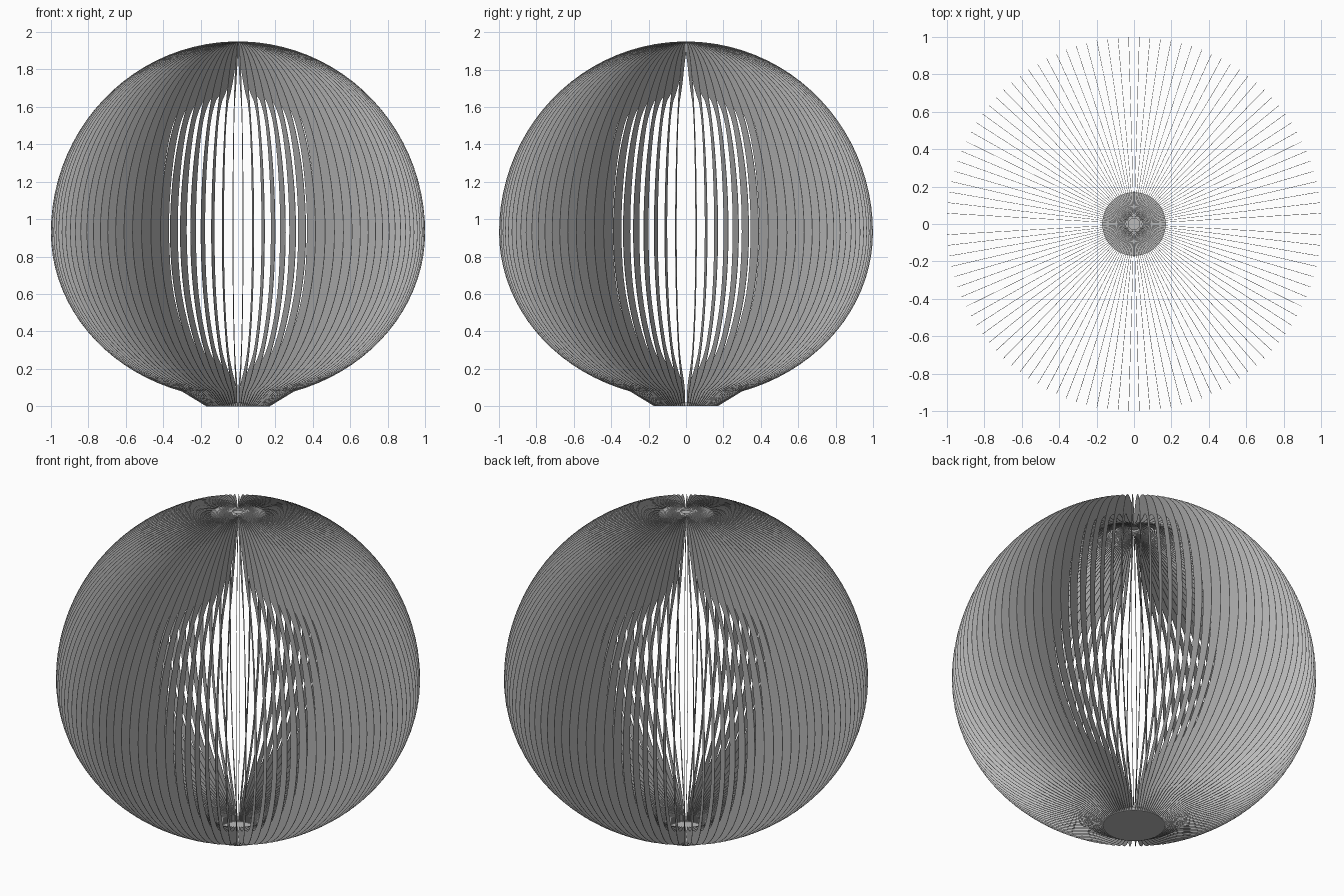
import bpy, bmesh, math
from mathutils import Matrix, Vector

cube = bpy.data.objects.get("Cube")
if cube:
    bpy.data.objects.remove(cube, do_unlink=True)

FIN_COUNT = 110
THICKNESS = 0.002
MID_Z = 0.93

grey = bpy.data.materials.new("mid_grey")
grey.use_nodes = True
colour = (0.5, 0.5, 0.5, 1)
grey.diffuse_color = colour
grey.node_tree.nodes["Principled BSDF"].inputs["Base Color"].default_value = colour


def add_object(name, bm):
    mesh = bpy.data.meshes.new(name)
    bm.to_mesh(mesh)
    bm.free()
    mesh.materials.append(grey)
    obj = bpy.data.objects.new(name, mesh)
    bpy.context.collection.objects.link(obj)
    return obj


def outer_edge(steps=40):
    """Foot, then a round edge that is flatter below the middle than above."""
    points = [(0.17, 0.0)]
    start = -math.acos(0.3)
    end = math.pi / 2 - 0.03
    for i in range(steps + 1):
        a = start + (end - start) * i / steps
        height = 1.02 if a > 0 else 0.892
        points.append((math.cos(a), MID_Z + height * math.sin(a)))
    return points


def smooth_path(points, steps=4):
    """Catmull-Rom curve through the points."""
    pts = [Vector(p) for p in points]
    pts = [pts[0]] + pts + [pts[-1]]
    path = []
    for a, b, c, d in zip(pts, pts[1:], pts[2:], pts[3:]):
        for i in range(steps):
            t = i / steps
            path.append(0.5 * (2 * b + (c - a) * t + (2 * a - 5 * b + 4 * c - d) * t * t
                               + (3 * b - a - 3 * c + d) * t ** 3))
    path.append(pts[-1])
    return path


# Crescent-shaped fins around the axis
inner_edge = smooth_path([
    (0.03, 1.88), (0.15, 1.83), (0.34, 1.73), (0.51, 1.66), (0.62, 1.62),
    (0.75, 1.5), (0.85, 1.25), (0.89, 0.93), (0.83, 0.6), (0.64, 0.33),
    (0.4, 0.2), (0.2, 0.13), (0.1, 0.06)])
profile = outer_edge() + [tuple(p) for p in inner_edge] + [(0.1, 0.0)]

bm = bmesh.new()
for i in range(FIN_COUNT):
    turn = Matrix.Rotation(math.tau * i / FIN_COUNT, 3, 'Z')
    bm.faces.new([bm.verts.new(turn @ Vector((r, 0, z))) for r, z in profile])
fins = add_object("fins", bm)
shell = fins.modifiers.new("thickness", 'SOLIDIFY')
shell.thickness = THICKNESS
shell.offset = 0


# Discs that hold the fins at the top and bottom
def add_disc(name, radius, z_low, z_high):
    bm = bmesh.new()
    bmesh.ops.create_cone(bm, cap_ends=True, segments=48, radius1=radius, radius2=radius,
                          depth=z_high - z_low,
                          matrix=Matrix.Translation((0, 0, (z_low + z_high) / 2)))
    add_object(name, bm)


add_disc("top_hub", 0.05, 1.89, 1.94)
add_disc("bottom_disc", 0.17, 0.0, 0.02)
